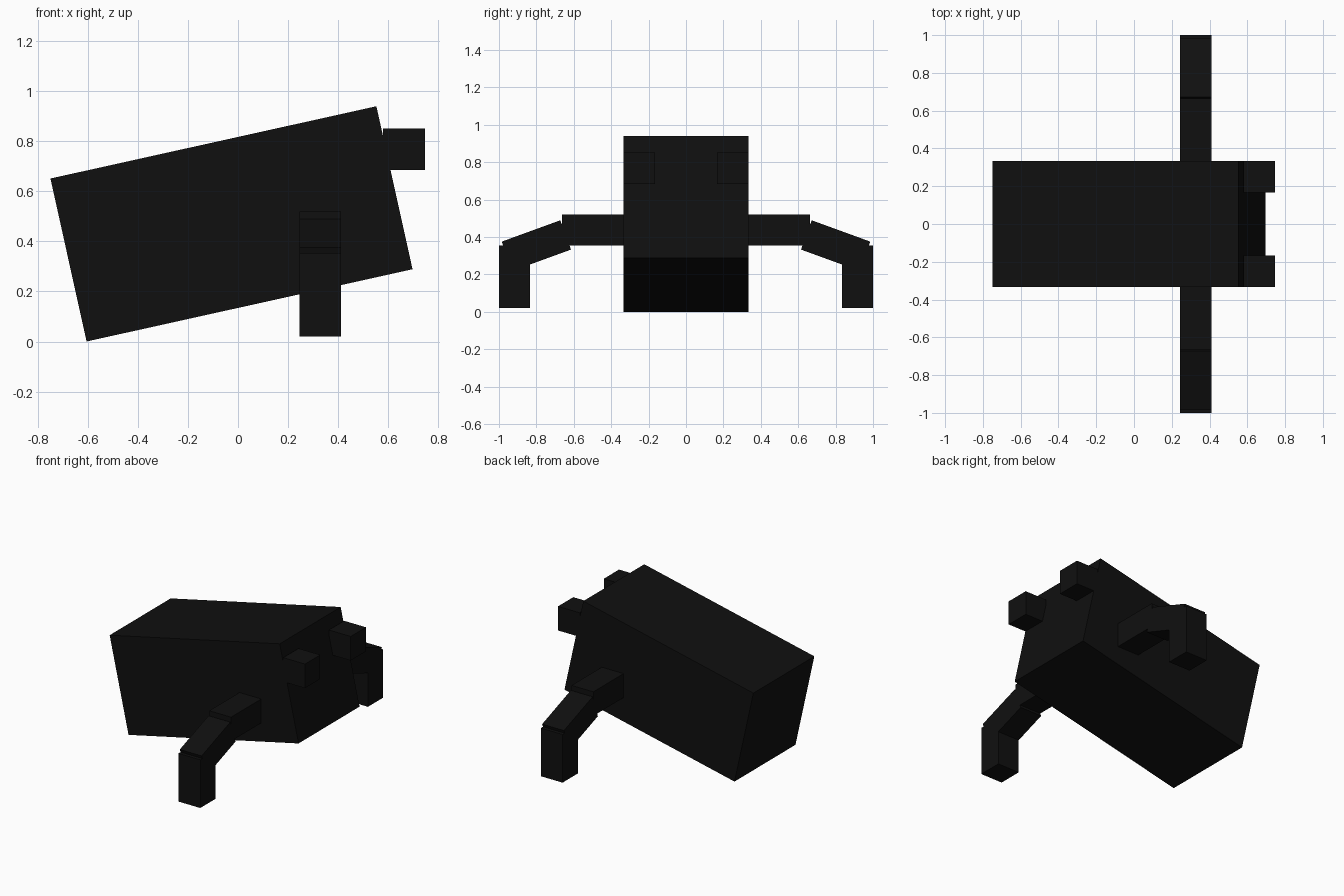
import bpy
import math

if "Cube" in bpy.data.objects:
    bpy.data.objects.remove(bpy.data.objects["Cube"])

black = bpy.data.materials.new("near_black")
black.diffuse_color = (0.005, 0.005, 0.005, 1)
black.use_nodes = True
black.node_tree.nodes["Principled BSDF"].inputs["Base Color"].default_value = black.diffuse_color


def box(name, center, size, rot=(0, 0, 0)):
    bpy.ops.mesh.primitive_cube_add(size=1, location=center, rotation=rot)
    ob = bpy.context.object
    ob.name = name
    ob.scale = size
    ob.data.materials.append(black)
    return ob


T = 1 / 6  # thickness shared by limbs and eyes

# Tilted body, front end raised toward +x
box("body", (-0.026, 0, 0.47), (4 / 3, 2 / 3, 2 / 3), (0, math.radians(-12.5), 0))

for side, s in (("right", -1), ("left", 1)):
    # Eye block on the raised end
    box(f"{side}_eye", (0.663, s * 0.25, 0.768), (T, T, T))
    # Three-part limb: shoulder, slanted forearm, vertical foot
    box(f"{side}_shoulder", (0.328, s * 0.497, 0.437), (T, 1 / 3, T))
    box(f"{side}_forearm", (0.328, s * 0.80, 0.354), (T, 1 / 3, T),
        (math.radians(-20 * s), 0, 0))
    box(f"{side}_foot", (0.328, s * (1 - T / 2), 0.187), (T, T, 1 / 3))
